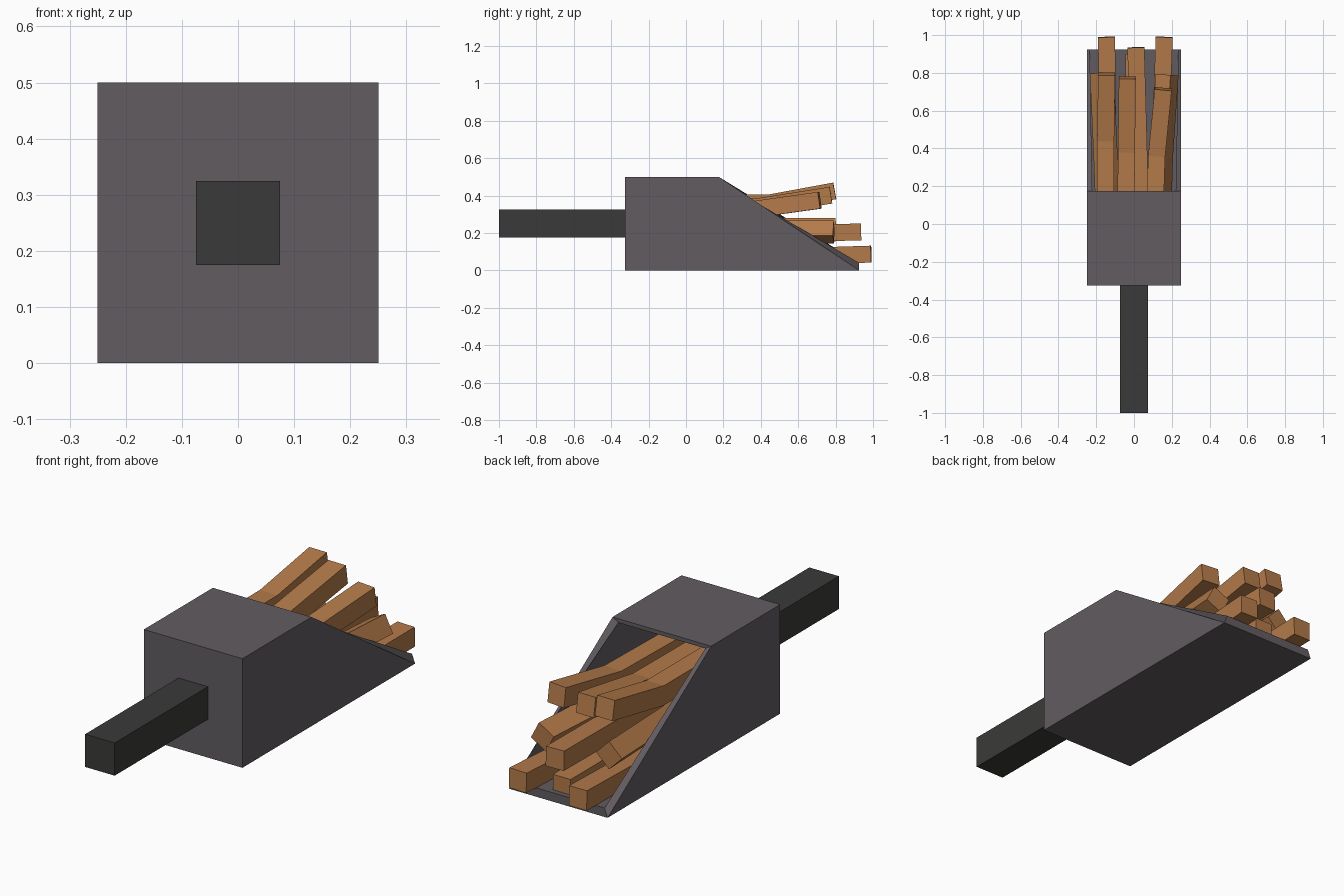
import bpy, bmesh, math
from mathutils import Vector, Matrix

if "Cube" in bpy.data.objects:
    bpy.data.objects.remove(bpy.data.objects["Cube"], do_unlink=True)


def material(name, rgb):
    m = bpy.data.materials.new(name)
    m.use_nodes = True
    m.diffuse_color = (*rgb, 1)
    m.node_tree.nodes["Principled BSDF"].inputs["Base Color"].default_value = (*rgb, 1)
    return m


metal = material("warm grey metal", (0.122, 0.107, 0.119))
rubber = material("charcoal grip", (0.042, 0.042, 0.041))
potato = material("golden brown", (0.45, 0.195, 0.068))


def finish(name, bm, mat):
    bmesh.ops.recalc_face_normals(bm, faces=bm.faces)
    mesh = bpy.data.meshes.new(name)
    bm.to_mesh(mesh)
    bm.free()
    mesh.materials.append(mat)
    ob = bpy.data.objects.new(name, mesh)
    bpy.context.collection.objects.link(ob)
    return ob


# Scoop: side profile swept across x, sloping face left open, walls thickened inward
profile = [(-0.325, 0), (0.925, 0), (0.175, 0.5), (-0.325, 0.5)]
bm = bmesh.new()
left, right = [[bm.verts.new((x, y, z)) for y, z in profile] for x in (0.25, -0.25)]
bm.faces.new(left)
bm.faces.new(right[::-1])
for i in (0, 2, 3):
    j = (i + 1) % 4
    bm.faces.new((left[i], right[i], right[j], left[j]))
scoop = finish("scoop", bm, metal)
wall = scoop.modifiers.new("wall", "SOLIDIFY")
wall.thickness = 0.02
wall.offset = -1
wall.use_even_offset = True

# Handle
bm = bmesh.new()
bmesh.ops.create_cube(bm, size=1, matrix=Matrix.Translation((0, -0.6625, 0.25))
                      @ Matrix.Diagonal((0.15, 0.675, 0.15, 1)))
finish("handle", bm, rubber)


# Fries: square bars bent along a three-point path
def fry(name, start, bend, end, roll=0, width=0.09):
    pts = [Vector(p) for p in (start, bend, end)]
    bm = bmesh.new()
    rings = []
    for i, p in enumerate(pts):
        t = (pts[min(i + 1, 2)] - pts[max(i - 1, 0)]).normalized()
        side = t.cross(Vector((0, 0, 1))).normalized()
        up = side.cross(t)
        spin = Matrix.Rotation(math.radians(roll), 3, t)
        h = width / 2
        rings.append([bm.verts.new(p + spin @ (side * a * h + up * b * h))
                      for a, b in ((-1, -1), (1, -1), (1, 1), (-1, 1))])
    for a, b in zip(rings, rings[1:]):
        for i in range(4):
            j = (i + 1) % 4
            bm.faces.new((a[i], a[j], b[j], b[i]))
    bm.faces.new(rings[0])
    bm.faces.new(rings[-1])
    finish(name, bm, potato)


# Bottom layer
fry("bottom_fry_left", (0.13, -0.1, 0.07), (0.14, 0.45, 0.07), (0.16, 0.99, 0.087))
fry("bottom_fry_middle", (0.01, -0.1, 0.066), (0.0, 0.4, 0.066), (0.0, 0.9, 0.066))
fry("bottom_fry_right", (-0.13, -0.1, 0.07), (-0.14, 0.45, 0.07), (-0.145, 0.99, 0.087))
# Middle layer
fry("middle_fry_left", (0.13, -0.2, 0.2), (0.145, 0.35, 0.205), (0.175, 0.79, 0.205), -28)
fry("middle_fry_middle", (0.03, -0.1, 0.19), (0.025, 0.4, 0.19), (0.01, 0.935, 0.206))
fry("middle_fry_right", (-0.13, -0.2, 0.21), (-0.15, 0.35, 0.215), (-0.17, 0.8, 0.217), -45)
# Top layer
fry("top_fry_left", (0.1, -0.25, 0.33), (0.12, 0.36, 0.325), (0.155, 0.715, 0.375))
fry("top_fry_middle", (-0.045, -0.2, 0.34), (-0.04, 0.38, 0.34), (-0.035, 0.775, 0.402))
fry("top_fry_right", (-0.15, -0.2, 0.36), (-0.15, 0.44, 0.36), (-0.145, 0.795, 0.425))
